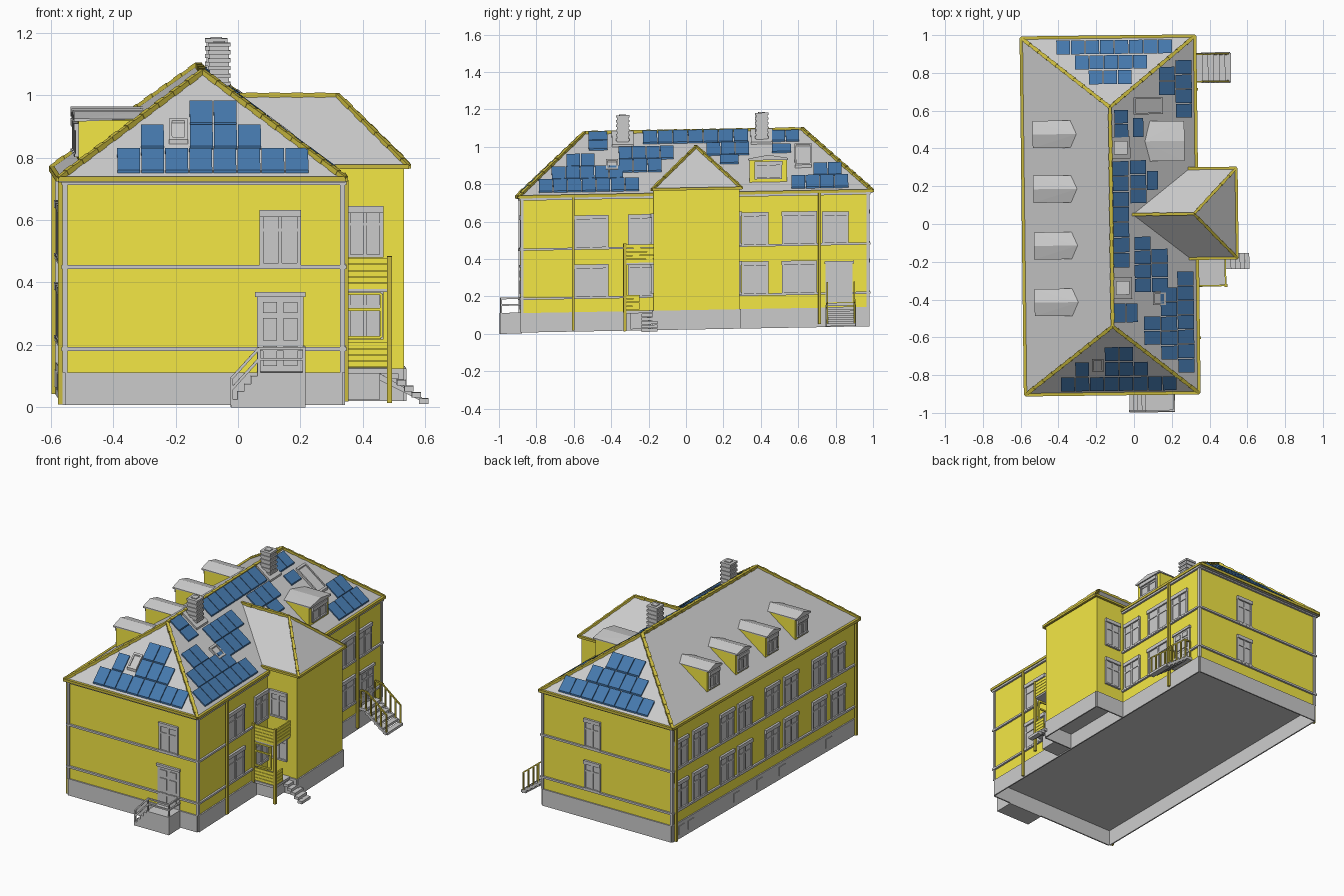
import bpy, bmesh
from mathutils import Vector, Matrix

if "Cube" in bpy.data.objects:
    bpy.data.objects.remove(bpy.data.objects["Cube"])

def mat(name, c):
    m = bpy.data.materials.new(name)
    m.diffuse_color = (*c, 1)
    m.use_nodes = True
    m.node_tree.nodes["Principled BSDF"].inputs["Base Color"].default_value = m.diffuse_color
    return m

YEL = mat("yellow_paint", (0.9, 0.8, 0.06))
OLV = mat("ochre_trim", (0.6, 0.5, 0.05))
BLU = mat("panel_blue", (0.06, 0.19, 0.42))
# the building stands slightly turned and on slightly sloping ground
TILT = Matrix(((1, -.012, 0, 0), (.012, 1, 0, 0), (0, .018, 1, 0), (0, 0, 0, 1)))

def finish(name, bm, m):
    bmesh.ops.recalc_face_normals(bm, faces=bm.faces)
    bm.transform(TILT)
    me = bpy.data.meshes.new(name)
    bm.to_mesh(me)
    bm.free()
    ob = bpy.data.objects.new(name, me)
    bpy.context.collection.objects.link(ob)
    if m:
        me.materials.append(m)

def boxes(name, items, m=None, fn=None):
    """items: (x0,x1,y0,y1,z0,z1); fn maps each corner"""
    bm = bmesh.new()
    for a in items:
        for v in bmesh.ops.create_cube(bm, size=1)["verts"]:
            p = [a[2*i] + (v.co[i] + .5) * (a[2*i+1] - a[2*i]) for i in range(3)]
            v.co = fn(*p) if fn else p
    finish(name, bm, m)

def hull(name, pts, m=None):
    bm = bmesh.new()
    bmesh.ops.convex_hull(bm, input=[bm.verts.new(p) for p in pts])
    finish(name, bm, m)

def beams(name, items, w, m=None, seg=None):
    """square bars between point pairs; seg splits them into overlapping tiles"""
    bm = bmesh.new()
    for a, b in items:
        a, b = Vector(a), Vector(b)
        d = b - a
        n = max(1, round(d.length / seg)) if seg else 1
        q = d.to_track_quat('Z', 'Y').to_matrix().to_4x4()
        for i in range(n):
            k = w * (1.2 if i % 2 else 1)
            M = Matrix.Translation(a + d * (i + .5) / n) @ q @ Matrix.Diagonal((k, k, d.length / n, 1))
            bmesh.ops.create_cube(bm, size=1, matrix=M)
    finish(name, bm, m)

X0, X1, Y0, Y1 = -.565, .325, -.88, .97
WX, WY0, WY1 = .53, -.18, .28
# wall frames: (along, outward, up) -> position
F = lambda u, d, z: (u, Y0 - d, z)
B = lambda u, d, z: (u, Y1 + d, z)
L = lambda u, d, z: (X0 - d, u, z)
R = lambda u, d, z: (X1 + d, u, z)
WF = lambda u, d, z: (u, WY0 - d, z)
WB = lambda u, d, z: (u, WY1 + d, z)

# walls
boxes("main_walls", [(X0, X1, Y0, Y1, .127, .75)], YEL)
boxes("wing_walls", [(.3, WX, WY0, WY1, .127, .775)], YEL)
boxes("floor", [(X0, X1, Y0, Y1, .12, .127), (X1, WX, WY0, WY1, .12, .127)])

# plinth: open skirt
def skirt(x0, x1, y0, y1, t=.008):
    return [(x0, x1, y0 - t, y0, .023, .127), (x0, x1, y1, y1 + t, .023, .127),
            (x0 - t, x0, y0, y1, .023, .127), (x1, x1 + t, y0, y1, .023, .127)]
boxes("plinth", skirt(X0, X1, Y0, Y1) + skirt(X1, WX, WY0, WY1)[:2] + skirt(X1, WX, WY0, WY1)[3:])

# horizontal bands and corner boards
e = .012
boxes("wall_bands", [(X0 - e, X1 + e, Y0 - e, Y1 + e, z, z + .012) for z in (.197, .46, .728)])
boxes("corner_boards", [(x - .008, x + .008, y - .008, y + .008, .127, .74) for x in (X0, X1) for y in (Y0, Y1)])

# windows and doors
def window(name, fn, u, w, z0, z1, sash=2, m=None):
    h, s = w / 2, w / sash
    it = [(u - h, u + h, -.01, .004, z0, z1),
          (u - h - .007, u + h + .007, 0, .014, z1 - .022, z1),
          (u - h - .004, u + h + .004, 0, .013, z0, z0 + .01)]
    for i in range(sash + 1):
        c = u - h + i * s
        it.append((c - .006, c + .006, 0, .009, z0, z1))
    it.append((u - h, u + h, 0, .008, z0 + (z1 - z0) * .62, z0 + (z1 - z0) * .67))
    boxes(name, it, m, fn)

def door(name, fn, u, w, z0, z1):
    h = w / 2
    it = [(u - h, u + h, -.01, .006, z0, z1), (u - h - .006, u + h + .006, 0, .014, z1 - .015, z1)]
    it += [(u + s * w * .22 - w * .15, u + s * w * .22 + w * .15, 0, .011,
            z0 + (z1 - z0) * a, z0 + (z1 - z0) * b) for s in (-1, 1) for a, b in ((.08, .33), (.4, .68), (.74, .88))]
    boxes(name, it, None, fn)

FLOORS = ((.205, .385), (.468, .648))
for i, (a, b) in enumerate(FLOORS):
    for y in (.885, .695, .42, .24, -.035, -.225, -.51, -.70):
        window("left_window", L, y, .13, a, b)
    window("back_window", B, -.02, .1, a, b)
    window("wing_back_window", WB, .41, .1, a, b)
    window("wing_front_window", WF, .405, .105, a + .015, b)
    for y, w in ((-.51, .17), (-.245, .125), (.365, .13), (.602, .175)):
        window("right_window", R, y, w, a - .004, b - .004)
window("right_upper_window", R, .795, .13, .464, .64)
window("front_upper_window", F, .125, .12, .468, .648)
door("front_door", F, .125, .15, .127, .385)
door("side_door", R, .815, .145, .155, .375)
boxes("basement_windows", [(y - .03, y + .03, 0, .012, .05, .105) for y in (.885, .79, .33, .1, -.13, -.6)], None, L)

# main hipped roof
EX0, EX1, EY0, EY1, EZ = -.586, .334, -.898, .992, .748
RX, RY0, RY1, RZ = -.12, -.54, .62, 1.085
corners = [(EX0, EY0, EZ), (EX1, EY0, EZ), (EX1, EY1, EZ), (EX0, EY1, EZ)]
ra, rb = (RX, RY0, RZ), (RX, RY1, RZ)
hull("main_roof", corners + [(x, y, EZ - .012) for x, y, z in corners] + [ra, rb])
beams("hip_tiles", [(corners[0], ra), (corners[1], ra), (corners[2], rb), (corners[3], rb), (ra, rb)], .017, OLV, .035)
beams("gutters", [(corners[i], corners[(i + 1) % 4]) for i in range(4)], .016, OLV)

# wing roof
wy0, wy1, wx, wz, wm = -.187, .29, .545, .775, .05
wc = [(.285, wy0, wz), (wx, wy0, wz), (wx, wy1, wz), (.285, wy1, wz)]
w0, w1 = (-.01, wm, 1.0), (.318, wm, 1.0)
hull("wing_roof", wc + [w0, w1])
beams("wing_ridge_tiles", [(w0, w1), (wc[1], w1), (wc[2], w1)], .014, OLV, .035)
beams("wing_gutters", [(wc[0], wc[1]), (wc[1], wc[2]), (wc[2], wc[3])], .014, OLV)

# dormers: s=-1 left side, s=1 right side
def dormer(name, s, xf, xb, y, h, z0, z1, rise):
    fn = lambda u, d, z: (xf + s * d, u, z)
    boxes(name + "_walls", [(min(xf, xb), max(xf, xb), y - h, y + h, z0, z1)], YEL)
    xe, g = xf + s * .014, h + .006
    hull(name + "_roof", [(xe, y + k * g, z) for k in (-1, 1) for z in (z1 - .004, z1 + .006)] + [(xe, y, z1 + rise)]
         + [(xb, y + k * g, z1 + .004) for k in (-1, 1)] + [(xb - s * .03, y, z1 + rise)])
    window(name + "_window", fn, y, h * 1.35, z0 + .035, z1 - .01)
for y in (.48, .19, -.11, -.41):
    dormer("left_dormer", -1, -.517, -.325, y, .066, .775, .928, .027)
dormer("right_dormer", 1, .258, .08, .437, .1, .785, .925, .024)

# roof planes
def lift(zf):
    return lambda x, y, z: (x, y, zf(x, y) + z)
PR = lift(lambda x, y: EZ + (EX1 - x) * (RZ - EZ) / (EX1 - RX))
PF = lift(lambda x, y: EZ + (y - EY0) * (RZ - EZ) / (RY0 - EY0))
PB = lift(lambda x, y: EZ + (EY1 - y) * (RZ - EZ) / (EY1 - RY1))

# solar panels: rows of equal panels
right = []
for x, y, n, dx, dy in ((.235, -.79, 7, .086, .073), (.145, -.72, 5, .086, .073), (.055, -.64, 2, .086, .073),
                        (-.105, -.52, 1, .06, .1), (-.04, -.52, 1, .06, .1), (.005, -.36, 4, .086, .07),
                        (.095, -.36, 3, .086, .073), (-.107, -.23, 7, .084, .077), (-.018, .11, 3, .084, .073),
                        (.07, .18, 1, .057, .1), (-.103, .46, 2, .073, .07), (-.005, .46, 1, .055, .1),
                        (.222, .56, 4, .086, .073), (.133, .68, 2, .084, .073)):
    x += .012 * y
    right += [(x, x + dx, y + i * (dy + .004), y + i * (dy + .004) + dy, .004, .013) for i in range(n)]
boxes("right_solar_panels", right, BLU, PR)
def rows(spec):
    return [(x + i * .077, x + i * .077 + .073, y, y + .073, .004, .014) for x, y, n in spec for i in range(n)]
boxes("front_solar_panels", rows([(-.397, -.882, 8), (-.32, -.803, 1), (-.163, -.803, 3), (-.163, -.724, 2)]), BLU, PF)
boxes("back_solar_panels", rows([(-.40, .902, 8), (-.302, .822, 5), (-.23, .742, 3)]), BLU, PB)

# roof windows
def skylight(name, x0, x1, y0, y1, fn):
    boxes(name, [(x0, x1, y0, y1, 0, .008), (x0, x0 + .01, y0, y1, 0, .016), (x1 - .01, x1, y0, y1, 0, .016),
                 (x0, x1, y0, y0 + .008, 0, .016), (x0, x1, y1 - .008, y1, 0, .016)], None, fn)
skylight("large_skylight", .005, .16, .58, .67, PR)
skylight("small_skylight", .095, .165, -.43, -.365, PR)
skylight("front_skylight", -.23, -.17, -.782, -.712, PF)

# chimneys: stacked courses on a flashing plate
for x, y in ((-.064, -.338), (-.065, .405)):
    boxes("chimney", [(x - r, x + r, y - r, y + r, 1.0 + i * .0125, 1.0125 + i * .0125)
                      for i in range(14) for r in [.036 if i % 2 else .031]]
          + [(x - .018, x + .018, y - .018, y + .018, 1.17, 1.18)])
    boxes("chimney_flashing", [(x - .05, x + .05, y - .058, y + .058, 0, .012)], None, PR)

# downpipes
beams("downpipes", [((X1 + .015, -.607, .03), (X1 + .015, -.607, .74)), ((X1 + .015, .71, .04), (X1 + .015, .71, .74)),
                    ((X0 - .015, Y0 + .01, .025), (X0 - .015, Y0 + .01, .74)),
                    ((X0 - .015, Y1 - .02, .025), (X0 - .015, Y1 - .02, .74))], .014, OLV)

# front stoop with side steps and railing
boxes("front_stoop", [(.05, .205, -.998, Y0, .018, .13)]
      + [(-.035 + i * .0215, .055, -.998, Y0, .018 + i * .025, .043 + i * .025) for i in range(4)])
yr = -.99
posts = [(.055, .13, .21), (.2, .13, .21), (-.033, .025, .11)]
beams("stoop_railing", [((x, yr, a), (x, yr, b)) for x, a, b in posts]
      + [((-.033, yr, .11 - k), (.055, yr, .207 - k)) for k in (0, .035)]
      + [((.055, yr, .207 - k), (.2, yr, .207 - k)) for k in (0, .035)]
      + [((.2, yr, .207 - k), (.2, Y0, .207 - k)) for k in (0, .035)], .009)

# side door stair
n = 5
boxes("side_stair", [(X1, .372, .745, .9, .135, .152)]
      + [(.37 + i * .03, .403 + i * .03, .745, .9, .115 - i * .022, .13 - i * .022) for i in range(n)])
beams("side_stringers", [((.37, y, .135), (.515, y, .03)) for y in (.748, .897)], .014)
rail = []
for y in (.75, .895):
    rail += [((.335, y, .26), (.375, y, .26)), ((.375, y, .26), (.512, y, .15))]
    rail += [((.335 + i * .035, y, .14 - max(0, i - 1) * .026), (.335 + i * .035, y, .26 - max(0, i - 1) * .028)) for i in range(6)]
beams("side_railing", rail, .008, OLV)

# two-storey porch beside the wing
px, py = .482, -.332
boxes("porch_floors", [(X1, px, py, WY0, .115, .13), (X1, px, py, WY0, .375, .39)])
boxes("porch_skirt", [(X1, px - .03, py + .03, WY0, .03, .115)])
planks = []
for z0, cnt in ((.135, 4), (.385, 5)):
    for i in range(cnt):
        z = z0 + i * .02
        planks.append((X1, px, py - .003, py + .005, z, z + .018))
        planks.append((px - .005, px + .003, py, WY0 if cnt == 5 else -.255, z, z + .018))
boxes("porch_planks", planks, YEL)
beams("porch_posts", [((px, py, .02), (px, py, .49)), ((X1 + .01, py, .12), (X1 + .01, py, .49))], .016, OLV)
beams("porch_screen_frame", [((.345, py, .23), (.345, py, .37)), ((.455, py, .23), (.455, py, .37)),
                             ((.345, py, .37), (.455, py, .37)), ((.345, py, .23), (.455, py, .23)),
                             ((.345, py, .32), (.455, py, .32))], .009, YEL)
boxes("porch_steps", [(px + i * .024, px + .03 + i * .024, -.245, -.16, .095 - i * .02, .112 - i * .02) for i in range(5)])
hull("porch_stringer", [(px - .03, y, z) for y in (-.21, -.195) for z in (.112, .09)]
     + [(.595, y, z) for y in (-.21, -.195) for z in (.03, .018)])
